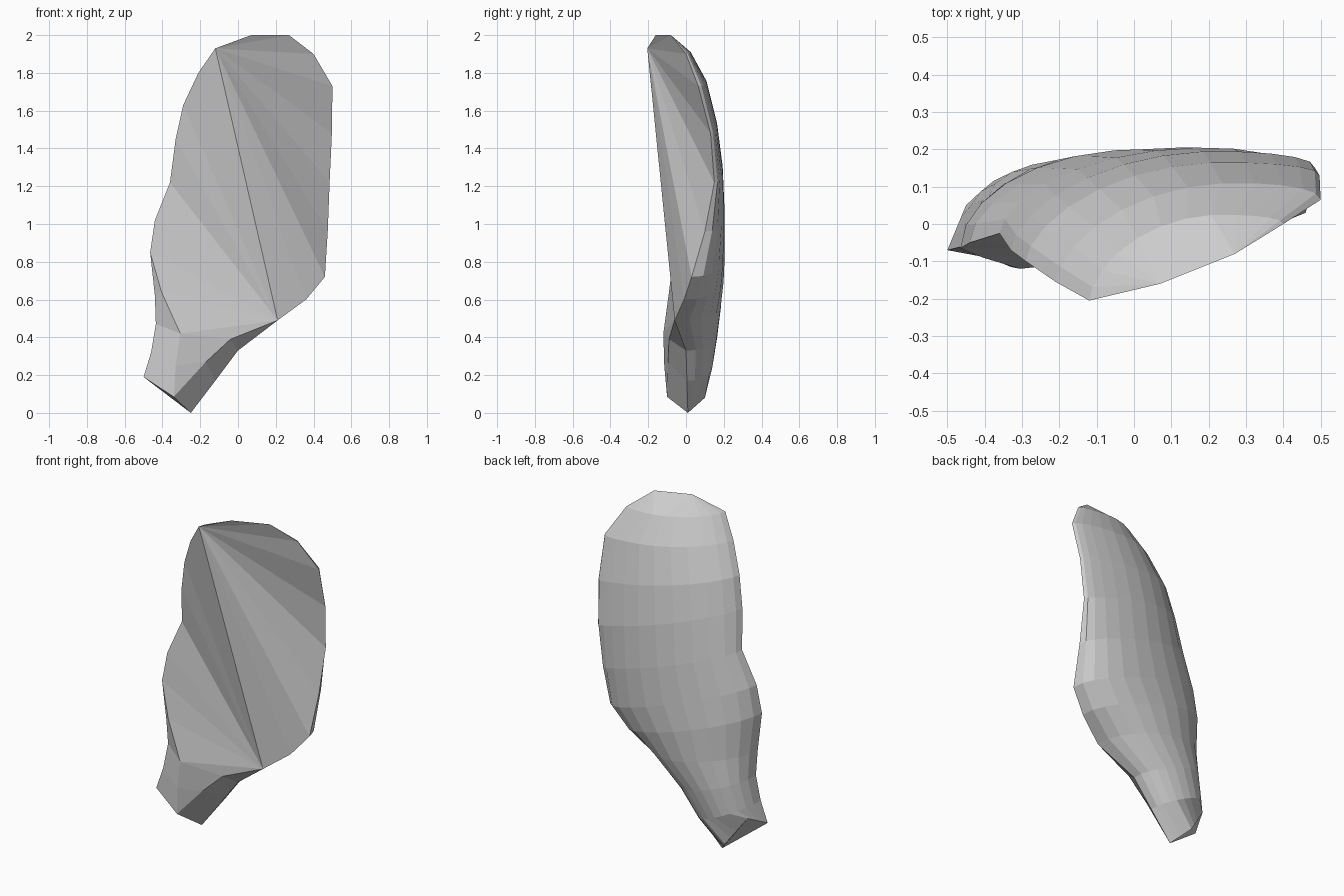
import bpy, bmesh, math
from mathutils import Vector

if "Cube" in bpy.data.objects:
    bpy.data.objects.remove(bpy.data.objects["Cube"], do_unlink=True)

# One plain grey material
grey = bpy.data.materials.new("plain_grey")
grey.use_nodes = True
colour = (0.6, 0.6, 0.6, 1)
grey.diffuse_color = colour
grey.node_tree.nodes["Principled BSDF"].inputs["Base Color"].default_value = colour

# Left and right rim, top to bottom
left = [(-.12, -.205, 1.93), (-.21, -.155, 1.8), (-.29, -.1, 1.63), (-.33, -.07, 1.45),
        (-.36, -.025, 1.22), (-.44, -.05, 1.02), (-.465, -.065, .85), (-.44, -.06, .62),
        (-.435, -.05, .47), (-.46, -.06, .32)]
right = [(.4, 0, 1.9), (.5, .065, 1.73), (.497, .13, 1.48), (.485, .15, 1.22),
         (.475, .1, .96), (.46, .03, .72), (.36, -.01, .6), (.21, -.06, .49),
         (0, 0, .33), (-.12, .005, .17)]
# Depth each row reaches at the back, and where across the row it peaks
back = [.025, .11, .165, .195, .205, .205, .2, .185, .165, .14]
peak = [.68, .68, .68, .68, .66, .62, .58, .54, .5, .5]
# Corners of the cut end of the stem
end = [Vector(c) for c in ((-.5, -.07, .19), (-.45, .05, .25), (-.33, .1, .08), (-.25, .01, 0))]
STEPS = 12

bm = bmesh.new()


def vert(*co):
    return bm.verts.new(co)


def arc(a, b, depth, crest):
    """Row of vertices from rim to rim: a gentle rise from the left, a steep drop on the right."""
    a, b = Vector(a), Vector(b)
    row = []
    for i in range(STEPS + 1):
        s = (1 - math.cos(math.pi * i / STEPS)) / 2
        p = a.lerp(b, s)
        if s < crest:
            rim, u, power = a.y, 1 - s / crest, crest - .06
        else:
            rim, u, power = b.y, (s - crest) / (1 - crest), .43
        p.y = rim + (depth - rim) * max(0, 1 - u * u) ** power
        row.append(vert(*p))
    return row


# Rounded back shell, closing on the angular stem end
rows = [arc(*r) for r in zip(left, right, back, peak)]
part = STEPS // 3
last = [vert(*a.lerp(b, k / part)) for a, b in zip(end, end[1:]) for k in range(part)]
rows.append(last + [vert(*end[-1])])
for up, low in zip(rows, rows[1:]):
    for i in range(STEPS):
        bm.faces.new((up[i], up[i + 1], low[i + 1], low[i]))
L = [r[0] for r in rows]
R = [r[-1] for r in rows]

# Crown between the top row and the flat front
crown = [vert(.27, -.08, 2), vert(.07, -.16, 2)]
top = rows[0]
mid = STEPS // 2 + 1
bm.faces.new((crown[1], crown[0], top[mid], top[mid - 1]))
for i in range(STEPS):
    if i != mid - 1:
        bm.faces.new((top[i], top[i + 1], crown[1] if i < mid else crown[0]))


def fan(hub, rim):
    """Triangles from one vertex to a chain of others."""
    for a, b in zip(rim, rim[1:]):
        bm.faces.new((hub, a, b))


# Cut front: two fans meeting along one diagonal
notch = vert(-.405, -.09, .64)
chin_l = vert(-.305, -.12, .42)
chin_r = vert(-.04, -.09, .39)
fan(L[0], R[7::-1] + crown)
fan(R[7], L[:7] + [notch, chin_l, chin_r])

# Front of the stem
stem = vert(-.33, -.115, .25)
side = vert(-.17, -.095, .27)
tip = vert(-.34, -.1, .085)
for face in ((L[6], L[7], notch), (L[7], L[8], chin_l, notch), (L[8], L[9], stem, chin_l),
             (L[9], L[10], tip, stem), (chin_l, stem, side, chin_r), (stem, tip, side),
             (chin_r, R[8], R[7]), (chin_r, side, R[9], R[8]), (side, tip, R[10], R[9])):
    bm.faces.new(face)

# Cut end of the stem
fan(R[10], [tip] + rows[-1][:-1])

bmesh.ops.recalc_face_normals(bm, faces=bm.faces[:])
mesh = bpy.data.meshes.new("rounded_slab")
bm.to_mesh(mesh)
bm.free()
mesh.materials.append(grey)
slab = bpy.data.objects.new("rounded_slab", mesh)
bpy.context.scene.collection.objects.link(slab)
